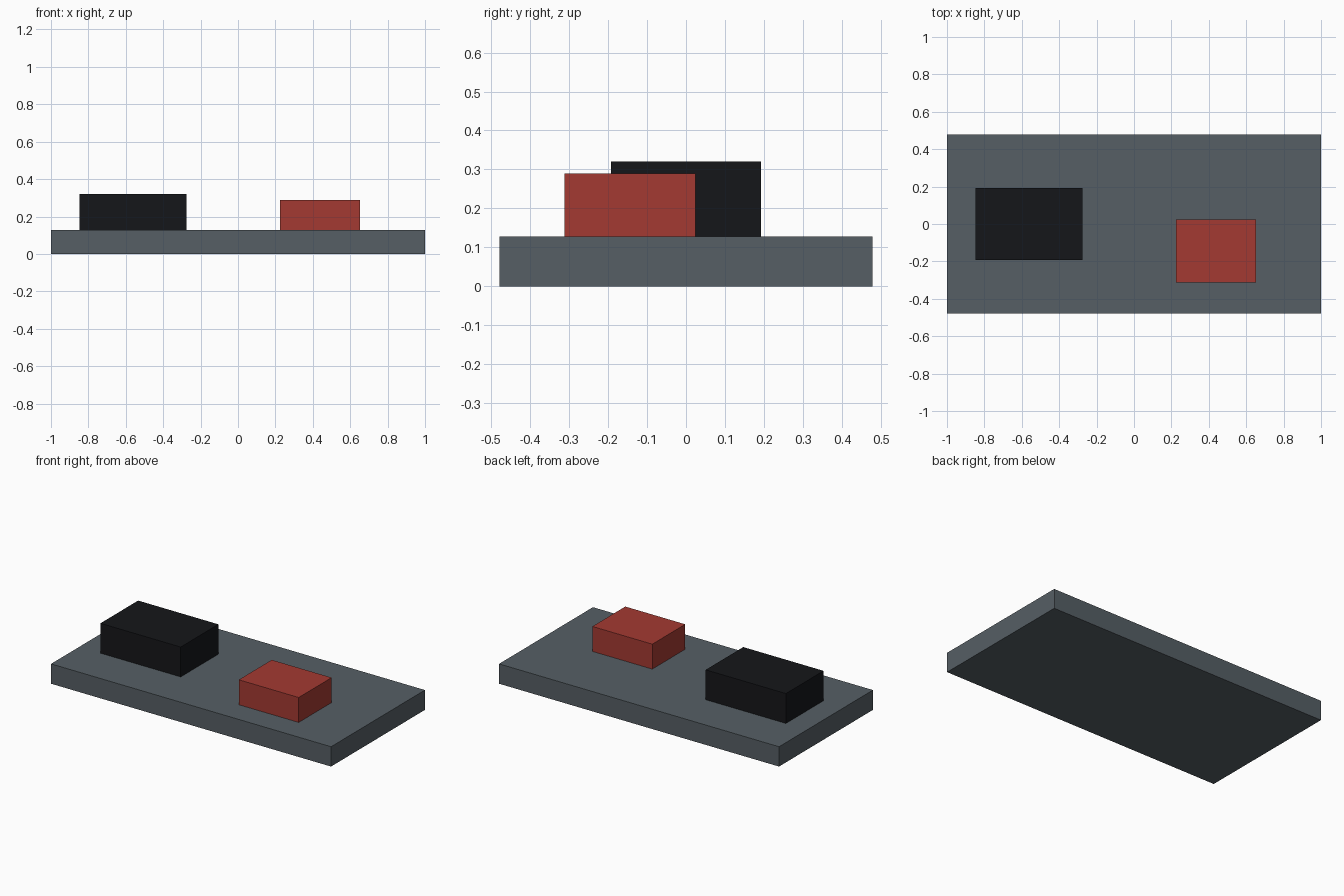
import bpy
import bmesh

if "Cube" in bpy.data.objects:
    bpy.data.objects.remove(bpy.data.objects["Cube"])


def material(name, rgb):
    mat = bpy.data.materials.new(name)
    mat.diffuse_color = (*rgb, 1.0)
    mat.use_nodes = True
    mat.node_tree.nodes["Principled BSDF"].inputs["Base Color"].default_value = mat.diffuse_color
    return mat


def box(name, x, y, z, mat):
    """Box spanning the (min, max) ranges on each axis."""
    bm = bmesh.new()
    bmesh.ops.create_cube(bm, size=1.0)
    for v in bm.verts:
        v.co = [lo + (c + 0.5) * (hi - lo) for c, (lo, hi) in zip(v.co, (x, y, z))]
    mesh = bpy.data.meshes.new(name)
    bm.to_mesh(mesh)
    bm.free()
    mesh.materials.append(mat)
    obj = bpy.data.objects.new(name, mesh)
    bpy.context.collection.objects.link(obj)
    return obj


slate = material("slate", (0.093, 0.114, 0.130))
black = material("black", (0.0075, 0.008, 0.010))
red = material("red", (0.37, 0.042, 0.032))

TOP = 0.128

# Base slab
box("base_plate", (-1.0, 1.0), (-0.479, 0.479), (0.0, TOP), slate)

# Blocks resting on the slab
box("large_block", (-0.848, -0.275), (-0.192, 0.192), (TOP, 0.321), black)
box("small_block", (0.224, 0.652), (-0.312, 0.024), (TOP, 0.289), red)
